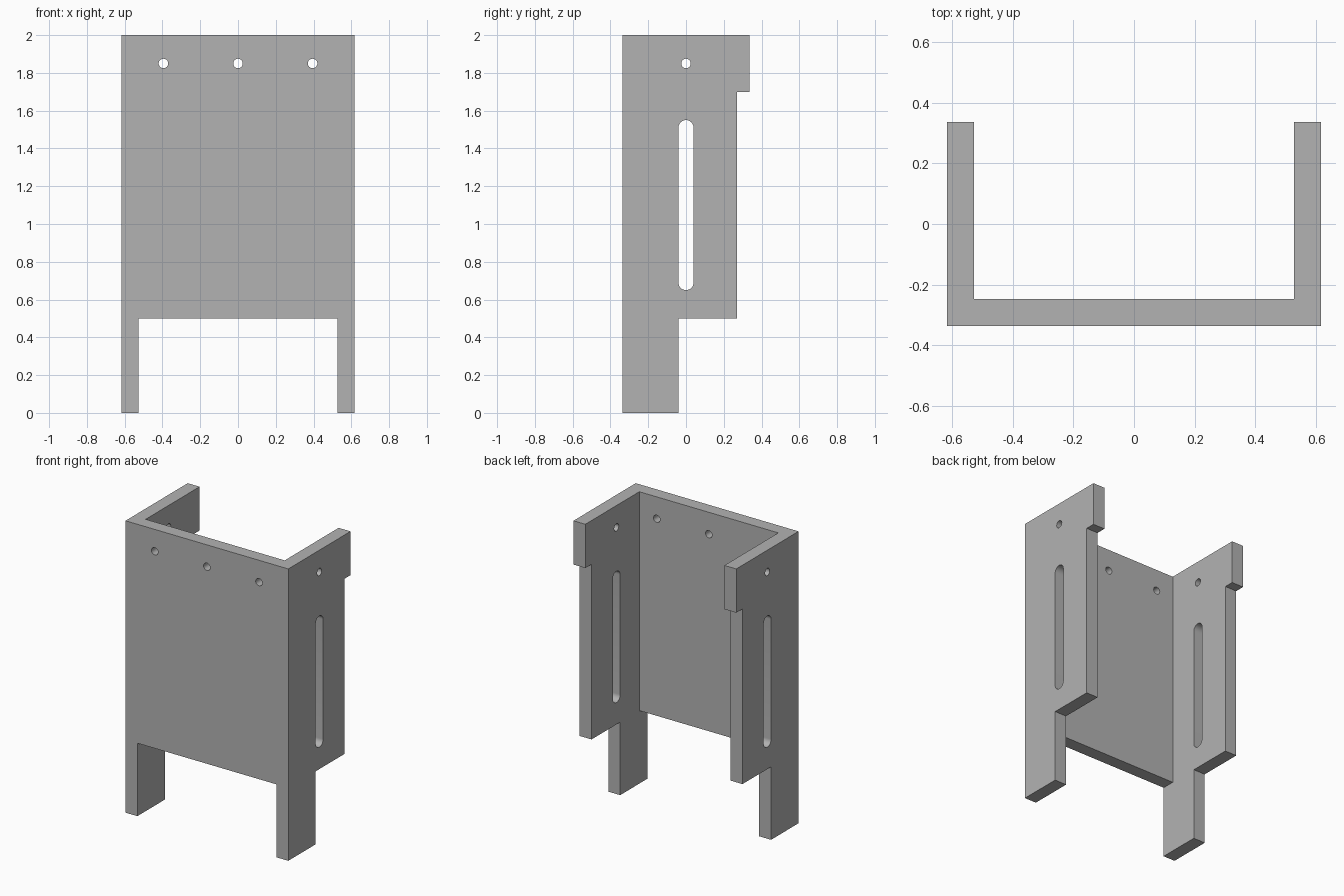
import bpy
import bmesh
from math import cos, sin, pi
from mathutils import Vector

old = bpy.data.objects.get("Cube")
if old:
    bpy.data.objects.remove(old, do_unlink=True)

W, D, H, T = 0.617, 0.337, 2.0, 0.09   # half width, half depth, height, board thickness

grey = bpy.data.materials.new("plain grey")
grey.use_nodes = True
grey.diffuse_color = (0.45, 0.45, 0.45, 1)
grey.node_tree.nodes["Principled BSDF"].inputs["Base Color"].default_value = grey.diffuse_color


def prism(name, points, direction):
    """Extrude a closed outline along a direction into a solid object."""
    bm = bmesh.new()
    face = bm.faces.new([bm.verts.new(p) for p in points])
    new = bmesh.ops.extrude_face_region(bm, geom=[face])["geom"]
    bmesh.ops.translate(bm, vec=Vector(direction),
                        verts=[g for g in new if isinstance(g, bmesh.types.BMVert)])
    bmesh.ops.recalc_face_normals(bm, faces=bm.faces)
    mesh = bpy.data.meshes.new(name)
    bm.to_mesh(mesh)
    bm.free()
    mesh.materials.append(grey)
    obj = bpy.data.objects.new(name, mesh)
    bpy.context.collection.objects.link(obj)
    return obj


def slot(radius, low, high, steps=16):
    """Outline of an upright slot, or a circle when low equals high."""
    pts = []
    for centre, start in ((high, 0), (low, pi)):
        for i in range(steps + 1):
            a = start + pi * i / steps
            p = (radius * cos(a), centre + radius * sin(a))
            if low != high or i < steps:
                pts.append(p)
    return pts


def rect(u0, u1, v0, v1):
    return [(u0, v0), (u1, v0), (u1, v1), (u0, v1)]


# U-shaped shell: front board with two side boards
plan = [(-W, -D), (W, -D), (W, D), (W - T, D),
        (W - T, T - D), (T - W, T - D), (T - W, D), (-W, D)]
shell = prism("holder_shell", [(x, y, 0) for x, y in plan], (0, 0, H))

# Cuts through both sides: long slot, hole, leg recess and step under the rear lugs
side_cuts = {
    "side_slot_cutter": slot(0.04, 0.69, 1.51),
    "side_hole_cutter": slot(0.025, 1.85, 1.85),
    "rear_recess_cutter": [(-0.04, -1), (1, -1), (1, 1.7), (0.27, 1.7), (0.27, 0.5), (-0.04, 0.5)],
}
cutters = [prism(n, [(-1, y, z) for y, z in pts], (2, 0, 0)) for n, pts in side_cuts.items()]

# Cuts through the front: leg gap and three mounting holes
front_cuts = {"leg_gap_cutter": rect(T - W, W - T, -1, 0.5)}
for i, x in enumerate((-0.395, 0, 0.395)):
    front_cuts[f"front_hole_cutter_{i}"] = [(x + u, v) for u, v in slot(0.025, 1.85, 1.85)]
cutters += [prism(n, [(x, -1, z) for x, z in pts], (0, 1, 0)) for n, pts in front_cuts.items()]

for cutter in cutters:
    mod = shell.modifiers.new(cutter.name, "BOOLEAN")
    mod.operation = "DIFFERENCE"
    mod.solver = "EXACT"
    mod.object = cutter
    cutter.hide_render = True

# Bake the cuts and remove the cutters
depsgraph = bpy.context.evaluated_depsgraph_get()
baked = bpy.data.meshes.new_from_object(shell.evaluated_get(depsgraph))
shell.modifiers.clear()
shell.data = baked
for cutter in cutters:
    bpy.data.objects.remove(cutter, do_unlink=True)

# Smooth hole walls while keeping the board edges crisp
bpy.context.view_layer.objects.active = shell
shell.select_set(True)
bpy.ops.object.shade_smooth_by_angle(angle=pi / 6)
